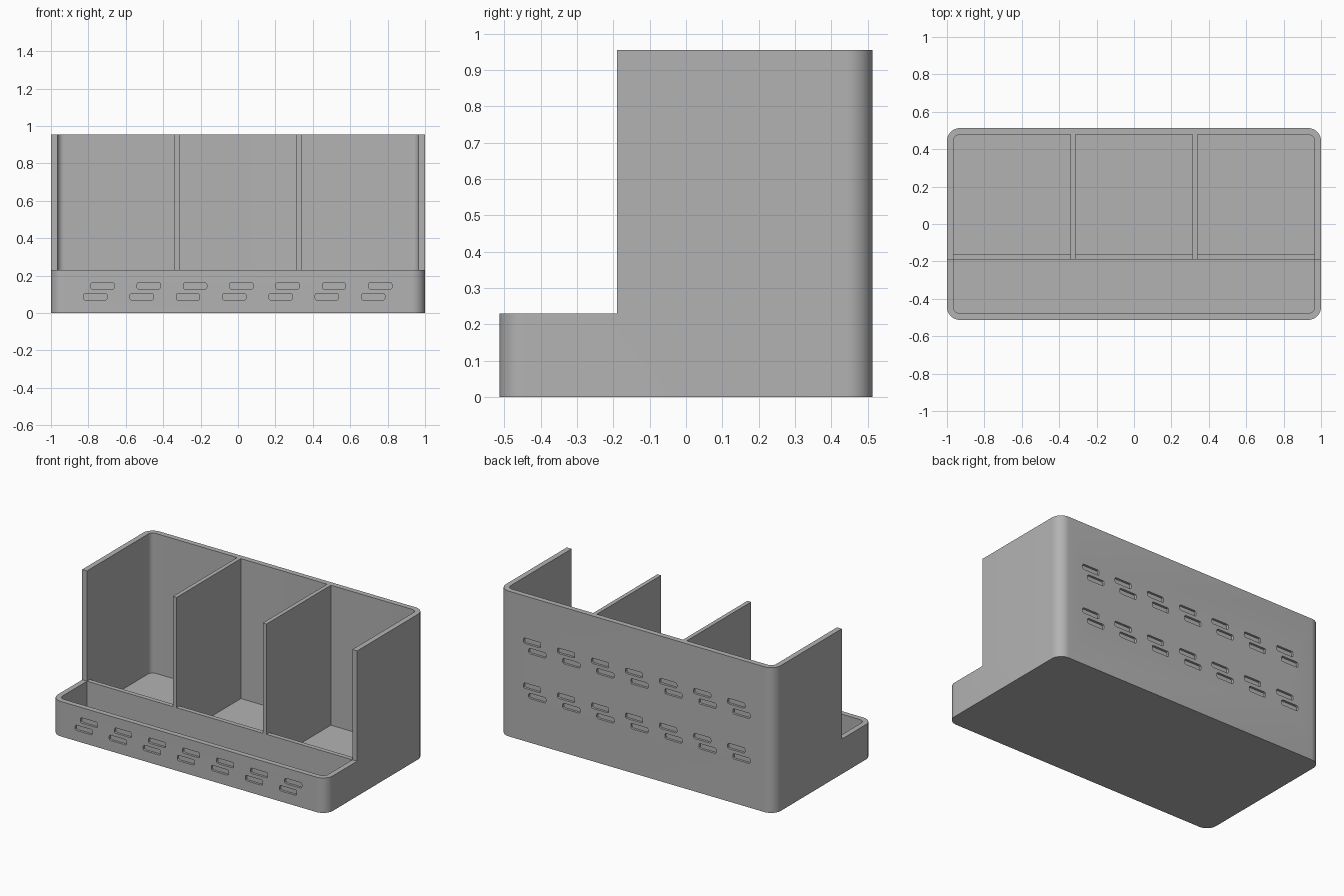
import bpy, bmesh, math
from mathutils import Vector, Matrix

if "Cube" in bpy.data.objects:
    bpy.data.objects.remove(bpy.data.objects["Cube"], do_unlink=True)

# Main sizes
HALF_X, HALF_Y = 1.0, 0.513
TOP, TRAY_TOP = 0.955, 0.23
WALL, FLOOR, RADIUS = 0.035, 0.035, 0.07
STEP_Y, STEP_BACK = -0.19, -0.16

grey = bpy.data.materials.new("plain_grey")
grey.use_nodes = True
grey.diffuse_color = (0.45, 0.45, 0.45, 1)
grey.node_tree.nodes["Principled BSDF"].inputs["Base Color"].default_value = (0.45, 0.45, 0.45, 1)


def rounded_rect(half_w, half_h, radius, steps):
    """Outline of a rounded rectangle, counter-clockwise."""
    points = []
    for corner, (sx, sy) in enumerate([(1, 1), (-1, 1), (-1, -1), (1, -1)]):
        for i in range(steps + 1):
            a = math.pi / 2 * (corner + i / steps)
            points.append((sx * (half_w - radius) + radius * math.cos(a),
                           sy * (half_h - radius) + radius * math.sin(a)))
    return points


def add_prism(bm, outline, low, high, matrix=Matrix()):
    """Extrude a flat outline from low to high, then place it."""
    bottom = [bm.verts.new(matrix @ Vector((u, v, low))) for u, v in outline]
    face = bm.faces.new(bottom)
    result = bmesh.ops.extrude_face_region(bm, geom=[face])
    moved = [g for g in result["geom"] if isinstance(g, bmesh.types.BMVert)]
    offset = matrix.to_3x3() @ Vector((0, 0, high - low))
    bmesh.ops.translate(bm, verts=moved, vec=offset)


def finish(bm, name):
    bmesh.ops.recalc_face_normals(bm, faces=bm.faces)
    mesh = bpy.data.meshes.new(name)
    bm.to_mesh(mesh)
    bm.free()
    mesh.materials.append(grey)
    obj = bpy.data.objects.new(name, mesh)
    bpy.context.collection.objects.link(obj)
    return obj


def prism(name, *args):
    bm = bmesh.new()
    add_prism(bm, *args)
    return finish(bm, name)


def activate(obj):
    bpy.ops.object.select_all(action="DESELECT")
    obj.select_set(True)
    bpy.context.view_layer.objects.active = obj


def cut(target, cutter):
    cutter.hide_render = True
    mod = target.modifiers.new("cut", "BOOLEAN")
    mod.operation, mod.solver, mod.object = "DIFFERENCE", "EXACT", cutter
    activate(target)
    bpy.ops.object.modifier_apply(modifier=mod.name)
    bpy.data.objects.remove(cutter, do_unlink=True)


# Outer shell: rounded block, hollowed, with the front lowered to a tray
shell = prism("outer_shell", rounded_rect(HALF_X, HALF_Y, RADIUS, 10), 0, TOP)
cut(shell, prism("hollow_cutter",
                 rounded_rect(HALF_X - WALL, HALF_Y - WALL, RADIUS - WALL, 8), FLOOR, TOP + 0.2))
cut(shell, prism("step_cutter",
                 [(-2, -2), (2, -2), (2, STEP_Y), (-2, STEP_Y)], TRAY_TOP, TOP + 0.4))

# Staggered shallow grooves on the front and back walls
SLOT_DEPTH, PITCH = 0.015, 0.2475
slot = rounded_rect(0.0625, 0.0175, 0.01, 3)
upright = Matrix.Rotation(math.pi / 2, 4, "X")
bm = bmesh.new()
for wall_y, heights in ((-HALF_Y, [0.145]), (HALF_Y, [0.365, 0.66])):
    for z in heights:
        for i in range(-3, 4):
            for dx, dz in ((0.018, 0), (-0.02, -0.058)):
                place = Matrix.Translation((i * PITCH + dx, wall_y, z + dz)) @ upright
                add_prism(bm, slot, -SLOT_DEPTH, SLOT_DEPTH, place)
cut(shell, finish(bm, "groove_cutter"))
activate(shell)
bpy.ops.object.shade_smooth_by_angle(angle=math.radians(30))

# Low wall between the tray and the tall bays
inner = HALF_X - WALL
prism("tray_partition",
      [(-inner, STEP_Y), (inner, STEP_Y), (inner, STEP_BACK), (-inner, STEP_BACK)], FLOOR, TRAY_TOP)

# Two tall dividers, notched over the low wall (side profile in y, z)
back = HALF_Y - WALL
profile = [(STEP_BACK, FLOOR), (back, FLOOR), (back, TOP),
           (STEP_Y, TOP), (STEP_Y, TRAY_TOP), (STEP_BACK, TRAY_TOP)]
sideways = Matrix(((0, 0, 1, 0), (1, 0, 0, 0), (0, 1, 0, 0), (0, 0, 0, 1)))
for side, x in (("right", -0.327), ("left", 0.327)):
    prism(side + "_divider", profile, x - 0.0135, x + 0.0135, sideways)
